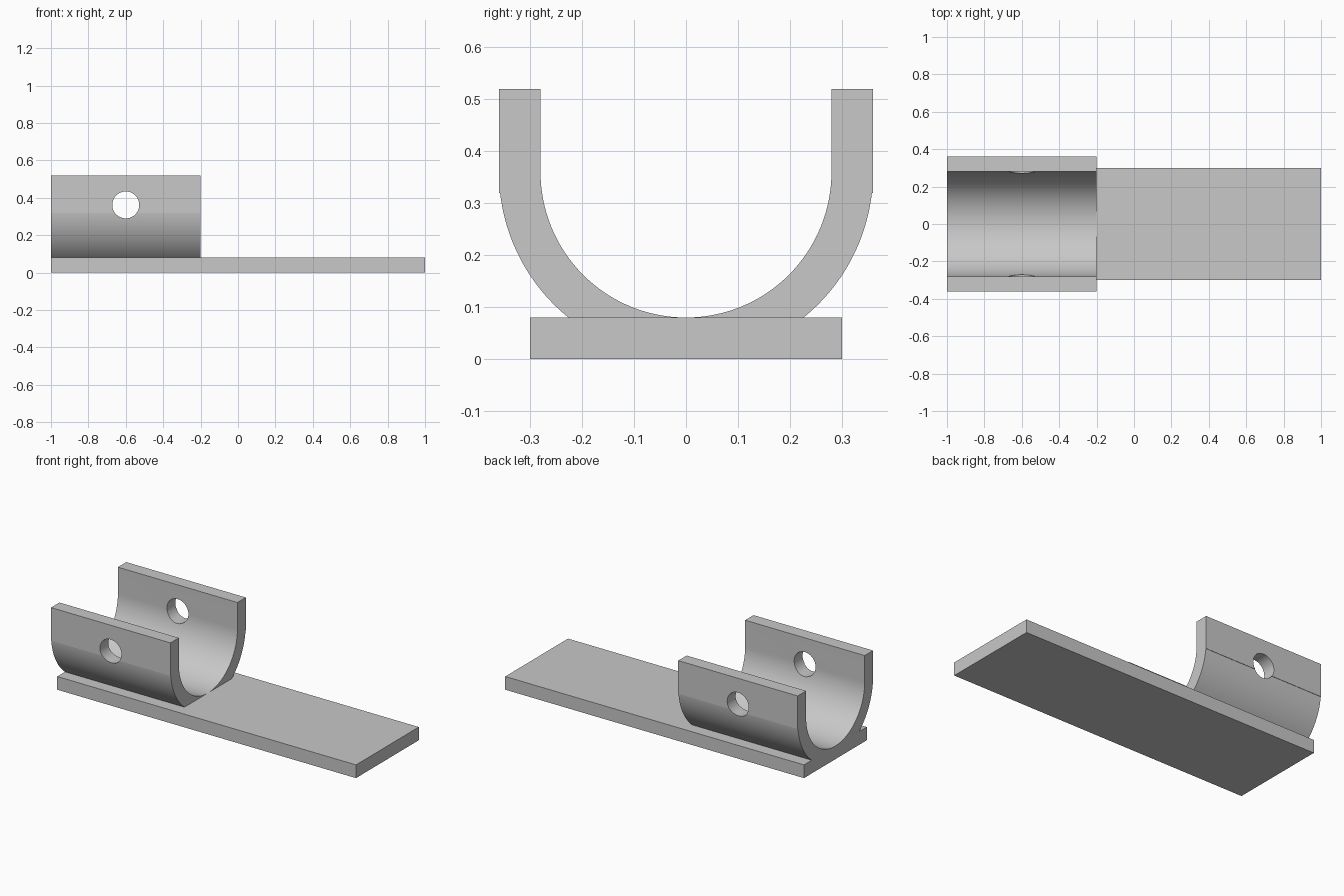
import bpy
import bmesh
from math import cos, sin, pi, sqrt, asin, radians
from mathutils import Matrix

cube = bpy.data.objects.get("Cube")
if cube:
    bpy.data.objects.remove(cube)

PLATE_T = 0.08                  # plate thickness
AXIS_Z = 0.36                   # height of the cradle axis
R_IN, R_OUT = 0.28, 0.36
WALL_Z, TOP_Z = 0.32, 0.52      # straight outer wall
X0, X1 = -1.0, -0.2             # cradle length
SEGS = 32

grey = bpy.data.materials.new("plain grey")
grey.use_nodes = True
colour = (0.58, 0.58, 0.58, 1)
grey.diffuse_color = colour
grey.node_tree.nodes["Principled BSDF"].inputs["Base Color"].default_value = colour


def make_object(name, bm):
    bmesh.ops.recalc_face_normals(bm, faces=bm.faces)
    mesh = bpy.data.meshes.new(name)
    bm.to_mesh(mesh)
    bm.free()
    mesh.materials.append(grey)
    obj = bpy.data.objects.new(name, mesh)
    bpy.context.collection.objects.link(obj)
    return obj


def arc(radius, start, end):
    """Points (y, z) around the cradle axis, angles measured from straight down."""
    steps = [start + (end - start) * i / SEGS for i in range(SEGS + 1)]
    return [(radius * sin(a), AXIS_Z - radius * cos(a)) for a in steps]


# Base plate
bm = bmesh.new()
bmesh.ops.create_cube(bm, size=1)
bmesh.ops.scale(bm, vec=(2, 0.6, PLATE_T), verts=bm.verts)
bmesh.ops.translate(bm, vec=(0, 0, PLATE_T / 2), verts=bm.verts)
make_object("base_plate", bm)

# Half of the U-shaped cradle, extruded along x
foot = asin(sqrt(R_OUT ** 2 - (AXIS_Z - PLATE_T) ** 2) / R_OUT)
shoulder = pi / 2 - asin((AXIS_Z - WALL_Z) / R_OUT)
profile = arc(R_IN, 0, pi / 2)
profile += [(R_IN, TOP_Z), (R_OUT, TOP_Z), (R_OUT, WALL_Z)]
profile += arc(R_OUT, shoulder, foot)
bm = bmesh.new()
face = bm.faces.new([bm.verts.new((X0, y, z)) for y, z in profile])
side = bmesh.ops.extrude_face_region(bm, geom=[face])["geom"]
moved = [v for v in side if isinstance(v, bmesh.types.BMVert)]
bmesh.ops.translate(bm, vec=(X1 - X0, 0, 0), verts=moved)
cradle = make_object("pipe_cradle", bm)

# Pin hole cutter
bm = bmesh.new()
bmesh.ops.create_cone(bm, cap_ends=True, segments=48, radius1=0.072,
                      radius2=0.072, depth=0.4,
                      matrix=Matrix.Translation(((X0 + X1) / 2, 0.35, AXIS_Z + 0.002))
                      @ Matrix.Rotation(pi / 2, 4, "X"))
cutter = make_object("pin_hole_cutter", bm)
cutter.hide_render = True

# Drill the half, then mirror it front to back
drill = cradle.modifiers.new("pin_hole", "BOOLEAN")
drill.operation = "DIFFERENCE"
drill.solver = "EXACT"
drill.object = cutter
mirror = cradle.modifiers.new("mirror", "MIRROR")
mirror.use_axis = (False, True, False)
mirror.use_mirror_merge = False

bpy.ops.object.select_all(action="DESELECT")
cradle.select_set(True)
bpy.context.view_layer.objects.active = cradle
for name in ("pin_hole", "mirror"):
    bpy.ops.object.modifier_apply(modifier=name)
bpy.data.objects.remove(cutter)
bpy.ops.object.shade_smooth_by_angle(angle=radians(25))
